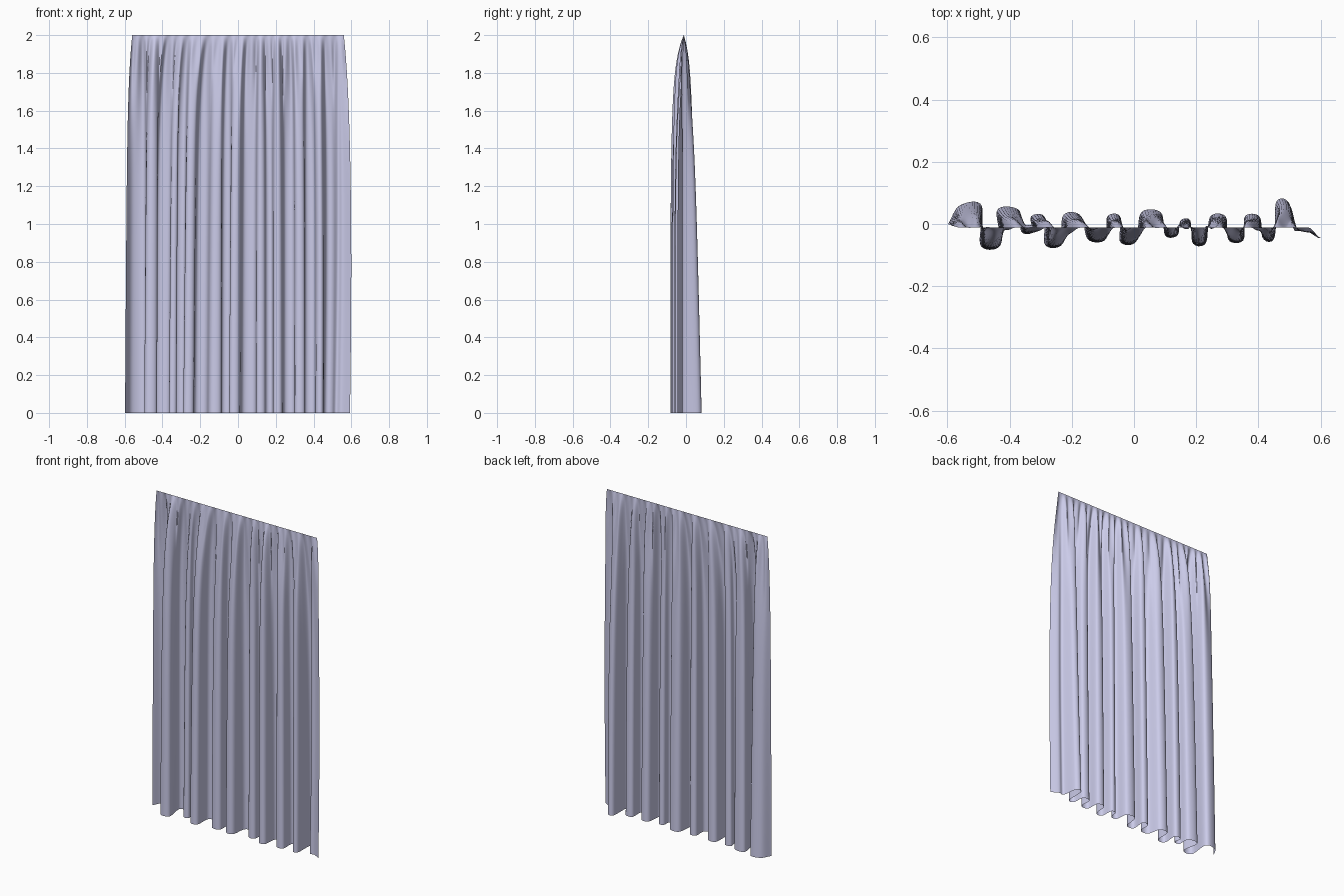
import bpy, math
from mathutils import Vector

if "Cube" in bpy.data.objects:
    bpy.data.objects.remove(bpy.data.objects["Cube"])

H, TOP_Y, TOP_HALF = 2.0, -0.012, 0.56
COLS, ROWS = 300, 64

# Fold crests along the hem: centre x, depth y, half width of the rounded crest
folds = [(-0.525, 0.060, 0.035), (-0.462, -0.068, 0.032), (-0.405, 0.045, 0.035),
         (-0.345, -0.025, 0.018), (-0.310, 0.024, 0.022), (-0.262, -0.066, 0.025),
         (-0.200, 0.028, 0.028), (-0.120, -0.050, 0.028), (-0.065, 0.024, 0.021),
         (-0.020, -0.057, 0.025), (0.055, 0.037, 0.032), (0.120, -0.037, 0.020),
         (0.165, 0.011, 0.016), (0.210, -0.062, 0.021), (0.270, 0.024, 0.025),
         (0.328, -0.052, 0.024), (0.380, 0.024, 0.024), (0.432, -0.046, 0.018),
         (0.477, 0.070, 0.020), (0.530, -0.018, 0.016)]

# Hem path: every crest becomes a short plateau so the folds turn over in S shapes
path = [Vector((-0.598, 0.000))]
for x, y, w in folds:
    path += [Vector((x - w, y)), Vector((x + w, y))]
path.append(Vector((0.593, -0.045)))


def smooth(points, steps=16):
    """Catmull-Rom curve through the points."""
    p = [points[0] * 2 - points[1]] + points + [points[-1] * 2 - points[-2]]
    out = []
    for i in range(1, len(p) - 2):
        a, b, c, d = p[i - 1:i + 3]
        for k in range(steps):
            t = k / steps
            out.append(0.5 * (2 * b + (c - a) * t + (2 * a - 5 * b + 4 * c - d) * t * t
                              + (3 * b - a - 3 * c + d) * t ** 3))
    return out + [points[-1]]


def resample(points, n):
    """Evenly spaced points along the curve, as cloth threads would be."""
    dist = [0.0]
    for a, b in zip(points, points[1:]):
        dist.append(dist[-1] + (b - a).length)
    out, j = [], 0
    for i in range(n + 1):
        s = dist[-1] * i / n
        while j < len(points) - 2 and dist[j + 1] < s:
            j += 1
        f = (s - dist[j]) / (dist[j + 1] - dist[j])
        out.append(points[j].lerp(points[j + 1], min(1.0, f)))
    return out


hem = resample(smooth(path), COLS)

# Sheet: straight gathered top, folds deepening downward
verts, faces = [], []
for r in range(ROWS + 1):
    t = H * (r / ROWS) ** 1.5
    front = 1 - math.exp(-t / 0.27)
    back = 0.5 * (1 - math.exp(-t / 0.30)) + 0.5 * t / H
    drift = 0.65 * (1 - math.exp(-t / 0.25)) + 0.35 * t / H
    pleat = 0.010 * (t / 0.15) * math.exp(1 - t / 0.15)
    bulge = 0.012 * math.sin(math.pi * min(1, t / H))
    for c, p in enumerate(hem):
        u = c / COLS
        x_top = (2 * u - 1) * TOP_HALF
        dev = p.y - TOP_Y
        x = x_top + (p.x - x_top) * drift + bulge * max(0, 2 * u - 1) ** 3
        y = TOP_Y + dev * (front if dev < 0 else back)
        y += pleat * math.sin(2 * math.pi * 23 * u + 2 * math.sin(9 * u))
        verts.append((x, y, H - t))
n = COLS + 1
for r in range(ROWS):
    for c in range(COLS):
        a = r * n + c
        faces.append((a, a + n, a + n + 1, a + 1))

mesh = bpy.data.meshes.new("curtain")
mesh.from_pydata(verts, [], faces)
mesh.shade_smooth()
curtain = bpy.data.objects.new("curtain", mesh)
bpy.context.collection.objects.link(curtain)

# Lavender cloth
cloth = bpy.data.materials.new("lavender_cloth")
cloth.diffuse_color = (0.60, 0.60, 0.82, 1)
cloth.use_nodes = True
cloth.node_tree.nodes["Principled BSDF"].inputs["Base Color"].default_value = cloth.diffuse_color
mesh.materials.append(cloth)
